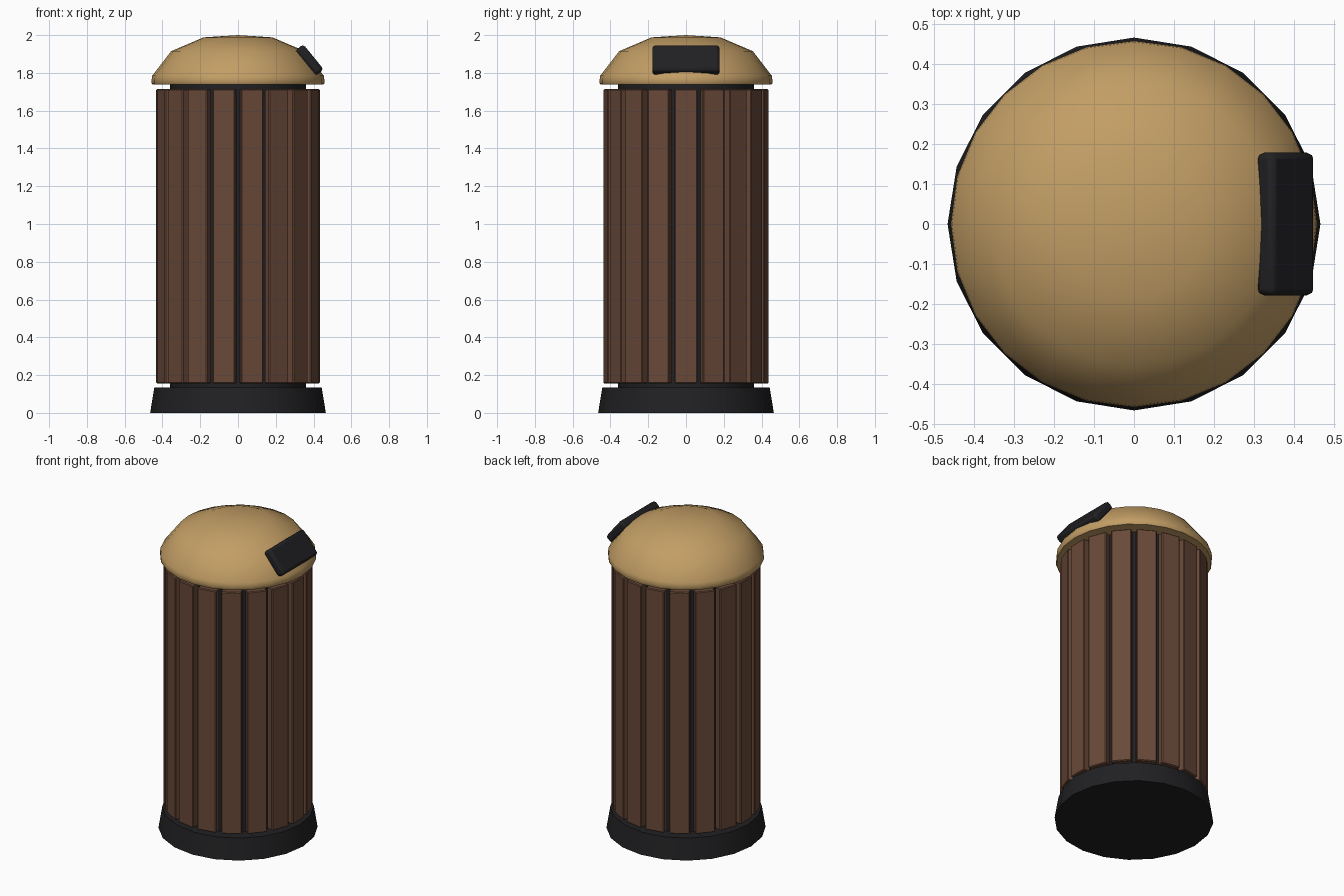
import bpy, bmesh, math
from mathutils import Matrix

if "Cube" in bpy.data.objects:
    bpy.data.objects.remove(bpy.data.objects["Cube"])


def material(name, rgb):
    m = bpy.data.materials.new(name)
    m.diffuse_color = (*rgb, 1)
    m.use_nodes = True
    m.node_tree.nodes["Principled BSDF"].inputs["Base Color"].default_value = m.diffuse_color
    return m


DARK = material("dark_metal", (0.015, 0.015, 0.017))
WOOD = material("wood", (0.14, 0.066, 0.04))
TAN = material("tan_lid", (0.54, 0.34, 0.13))


def finish(name, bm, mat, bevel=0, segments=1):
    bmesh.ops.recalc_face_normals(bm, faces=bm.faces)
    me = bpy.data.meshes.new(name)
    bm.to_mesh(me)
    bm.free()
    me.materials.append(mat)
    ob = bpy.data.objects.new(name, me)
    bpy.context.collection.objects.link(ob)
    if bevel:
        mod = ob.modifiers.new("bevel", "BEVEL")
        mod.width, mod.segments = bevel, segments
    bpy.ops.object.select_all(action='DESELECT')
    bpy.context.view_layer.objects.active = ob
    ob.select_set(True)
    return ob


def lathe(name, profile, sides, mat):
    # spin a (radius, z) profile that starts and ends on the axis
    bm = bmesh.new()
    verts = [bm.verts.new((r, 0, z)) for r, z in profile]
    edges = [bm.edges.new(p) for p in zip(verts, verts[1:])]
    bmesh.ops.spin(bm, geom=verts + edges, cent=(0, 0, 0), axis=(0, 0, 1),
                   angle=math.tau, steps=sides, use_merge=True)
    bmesh.ops.remove_doubles(bm, verts=bm.verts, dist=1e-4)
    ob = finish(name, bm, mat)
    bpy.ops.object.shade_smooth_by_angle(angle=math.radians(40))
    return ob


def add_box(bm, size, matrix):
    bmesh.ops.create_cube(bm, size=1, matrix=matrix @ Matrix.Diagonal((*size, 1)))


# tapered foot and inner drum
lathe("base", [(0, 0), (0.465, 0), (0.443, 0.135), (0, 0.135)], 20, DARK)
lathe("inner_drum", [(0, 0.12), (0.36, 0.12), (0.36, 1.75), (0, 1.75)], 20, DARK)

# ring of wooden slats, with one facing +x
bm = bmesh.new()
for i in range(18):
    turn = Matrix.Rotation(math.radians(20 * i), 4, 'Z')
    add_box(bm, (0.05, 0.12, 1.56), turn @ Matrix.Translation((0.408, 0, 0.935)))
finish("slats", bm, WOOD, bevel=0.005)

# domed lid with a thin rim
lathe("lid", [(0, 1.738), (0.452, 1.738), (0.457, 1.745), (0.457, 1.765),
              (0.454, 1.785), (0.354, 1.915), (0.182, 1.988), (0, 2.0)], 24, TAN)

# slanted flap over the opening
bm = bmesh.new()
add_box(bm, (0.172, 0.356, 0.055),
        Matrix.Translation((0.378, 0, 1.868)) @ Matrix.Rotation(math.radians(51), 4, 'Y'))
finish("flap", bm, DARK, bevel=0.016, segments=2)
bpy.ops.object.shade_smooth_by_angle(angle=math.radians(50))
